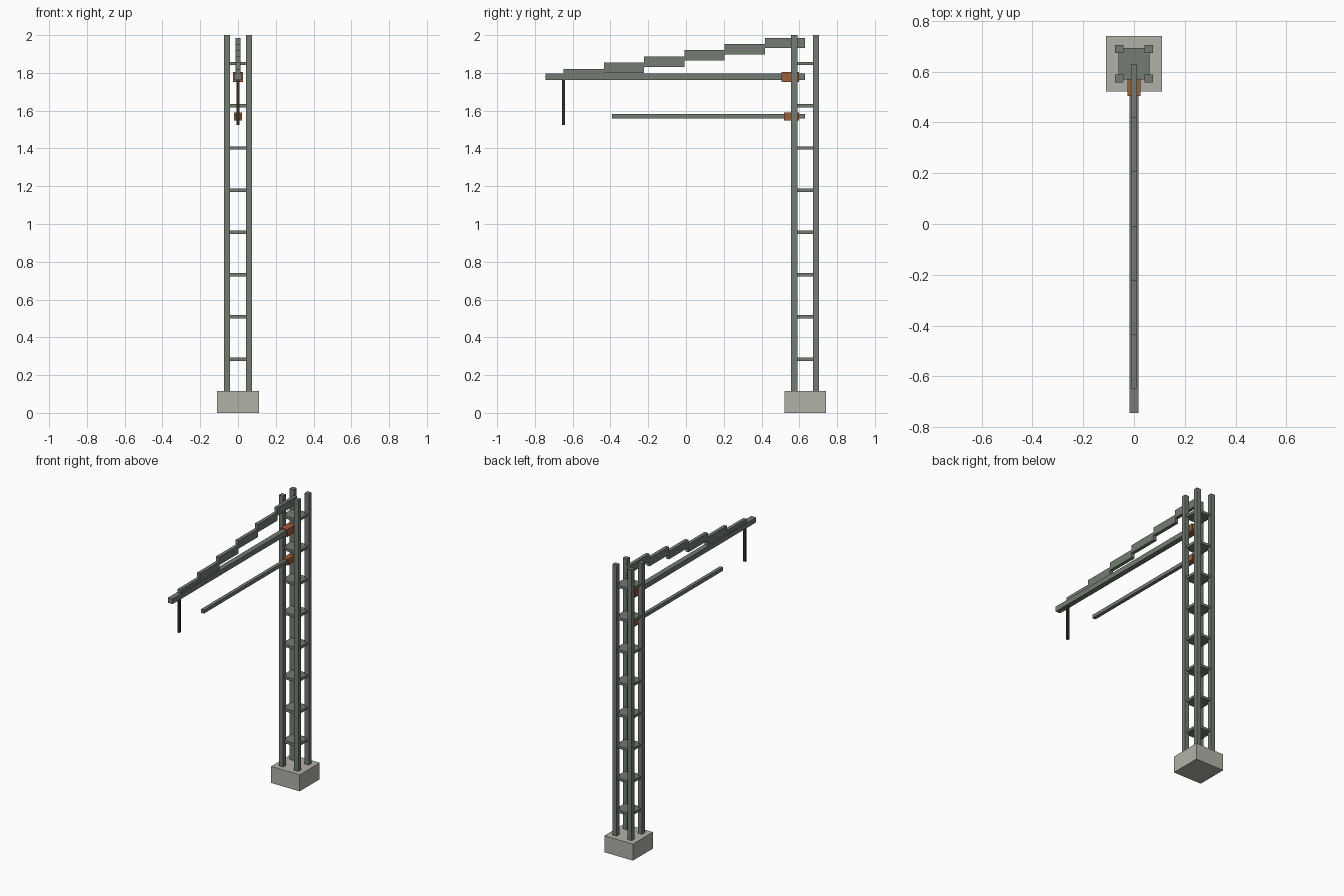
import bpy

cube = bpy.data.objects.get("Cube")
if cube:
    bpy.data.objects.remove(cube, do_unlink=True)


def material(name, rgb):
    m = bpy.data.materials.new(name)
    m.use_nodes = True
    colour = (*rgb, 1)
    m.diffuse_color = colour
    m.node_tree.nodes["Principled BSDF"].inputs["Base Color"].default_value = colour
    return m


steel = material("grey green steel", (0.17, 0.2, 0.17))
concrete = material("pale concrete", (0.45, 0.44, 0.39))
ceramic = material("brown ceramic", (0.33, 0.11, 0.04))
iron = material("dark iron", (0.035, 0.028, 0.018))


def box(name, mat, x, y, z):
    """Box filling the (min, max) range given on each axis."""
    spans = (x, y, z)
    bpy.ops.mesh.primitive_cube_add(size=1, location=[(a + b) / 2 for a, b in spans])
    ob = bpy.context.object
    ob.name = name
    ob.scale = [b - a for a, b in spans]
    bpy.ops.object.transform_apply(location=False, rotation=False, scale=True)
    ob.data.materials.append(mat)
    return ob


def around(centre, half):
    return (centre - half, centre + half)


MAST_Y = 0.631

# Footing
box("footing", concrete, around(0, 0.11), around(MAST_Y, 0.11), (0, 0.115))

# Four corner legs of the mast
for side, sx in (("left", 1), ("right", -1)):
    for end, sy in (("front", -1), ("back", 1)):
        box(f"{end}_{side}_leg", steel, around(sx * 0.058, 0.016),
            around(MAST_Y + sy * 0.058, 0.016), (0.1, 2))

# Tie plates between the legs
for i in range(8):
    box(f"tie_plate_{i + 1}", steel, around(0, 0.062), around(MAST_Y, 0.062),
        around(0.285 + i * 0.2235, 0.009))

# Horizontal arms
box("main_arm", steel, around(0, 0.018), (-0.744, 0.63), around(1.779, 0.0175))
box("lower_arm", steel, around(0, 0.012), (-0.392, 0.63), around(1.571, 0.012))

# Insulators where the arms meet the mast
box("upper_insulator", ceramic, around(0, 0.026), (0.505, 0.597), around(1.779, 0.026))
box("lower_insulator", ceramic, around(0, 0.02), (0.52, 0.597), around(1.569, 0.022))

# Stepped brace rising towards the mast
STEP = 0.213
for i in range(6):
    start = -0.648 + i * STEP
    box(f"brace_step_{i + 1}", steel, around(0, 0.012), (start, start + STEP),
        around(1.794 + i * 0.0328, 0.0275))

# Hanger at the arm's tip
box("hanger", iron, around(0, 0.008), around(-0.648, 0.008), (1.524, 1.775))
